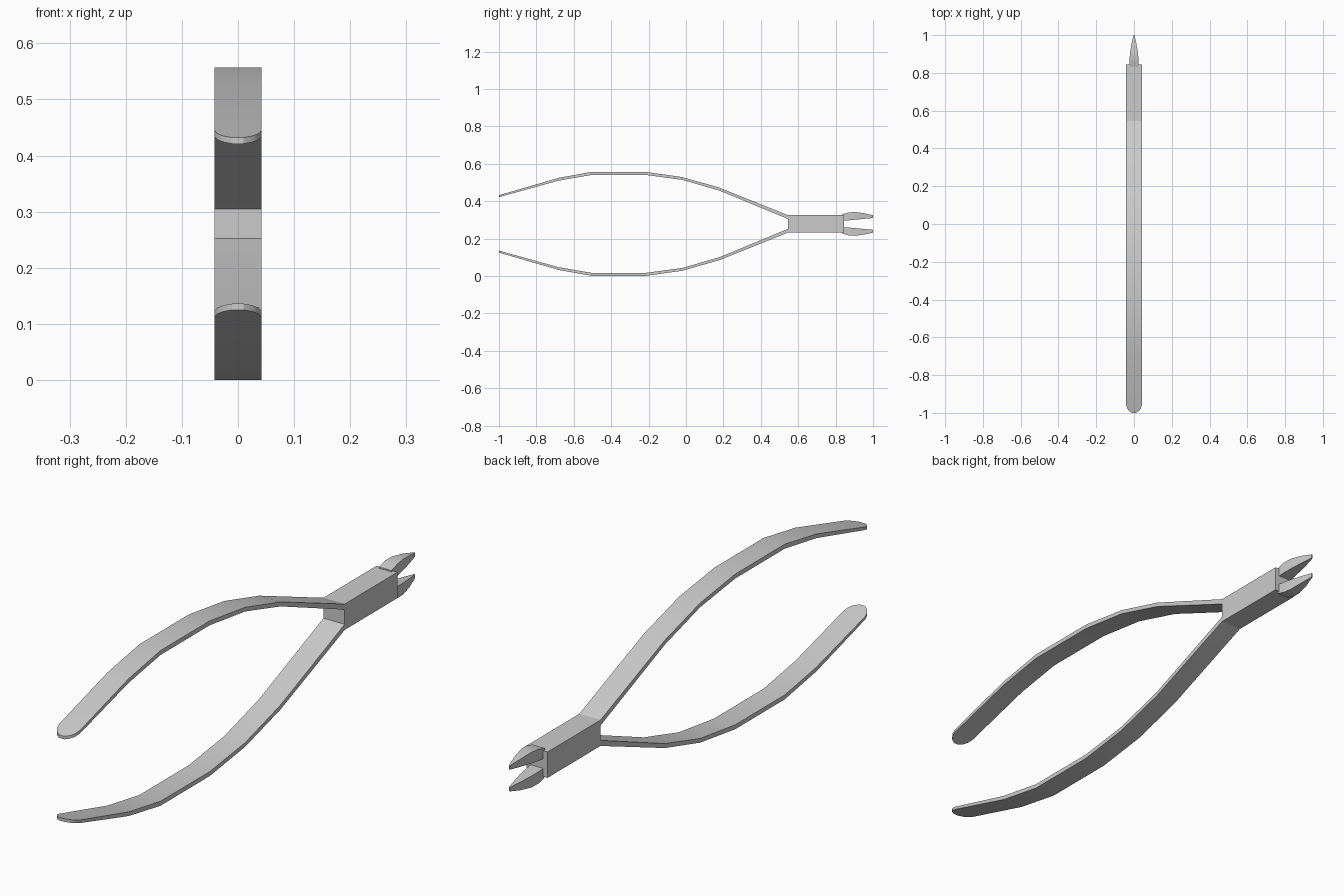
import bpy
import bmesh
import math

cube = bpy.data.objects.get("Cube")
if cube:
    bpy.data.objects.remove(cube, do_unlink=True)

MID = 0.2785   # height of the mirror plane between the two halves
HALF = 0.042   # half width of the tool

steel = bpy.data.materials.new("grey steel")
steel.use_nodes = True
colour = (0.6, 0.6, 0.6, 1)
steel.diffuse_color = colour
steel.node_tree.nodes["Principled BSDF"].inputs["Base Color"].default_value = colour


def loft(name, sections, flip=False):
    """Join sections (y, outer z, inner z, outer half width, inner half width)."""
    bm = bmesh.new()
    rings = []
    for y, top, low, wide, inner in sections:
        corners = [(-wide, top), (wide, top), (inner, low), (-inner, low)]
        sign = -1 if flip else 1
        rings.append([bm.verts.new((x, y, MID + sign * (z - MID))) for x, z in corners])
    for a, b in zip(rings, rings[1:]):
        for i in range(4):
            j = (i + 1) % 4
            bm.faces.new((a[i], a[j], b[j], b[i]))
    bm.faces.new(rings[0])
    bm.faces.new(rings[-1][::-1])
    bmesh.ops.recalc_face_normals(bm, faces=bm.faces)
    mesh = bpy.data.meshes.new(name)
    bm.to_mesh(mesh)
    bm.free()
    mesh.materials.append(steel)
    obj = bpy.data.objects.new(name, mesh)
    bpy.context.collection.objects.link(obj)
    bpy.ops.object.select_all(action="DESELECT")
    obj.select_set(True)
    bpy.context.view_layer.objects.active = obj
    bpy.ops.object.shade_smooth_by_angle(angle=math.radians(30))
    return obj


# Bowed spring handles with rounded tips: y, outer z, inner z
bow = [(-0.68, 0.525, 0.51), (-0.5, 0.557, 0.541), (-0.22, 0.557, 0.541),
       (-0.02, 0.529, 0.514), (0.18, 0.472, 0.456), (0.545, 0.325, 0.305)]
tip = [(-1, 0.01), (-0.99, 0.026), (-0.975, 0.037), (-0.955, HALF)]
handle = []
for y, w in tip:
    z = 0.432 + (y + 1) * 0.29
    handle.append((y, z, z - 0.011, w, w))
handle += [(y, a, b, HALF, HALF) for y, a, b in bow]

# Cutting jaws narrowing to a point
jaw = [(0.835, 0.33, 0.295, 0.025, 0.025), (0.87, 0.34, 0.298, 0.024, 0.024),
       (0.905, 0.342, 0.301, 0.021, 0.02), (0.955, 0.335, 0.306, 0.013, 0.012),
       (1.0, 0.325, 0.31, 0.002, 0.002)]

for side, flip in (("upper", False), ("lower", True)):
    loft(side + "_handle", handle, flip)
    loft(side + "_jaw", jaw, flip)

# Block joining the handles to the jaws
loft("joint_block", [(0.545, 0.325, 2 * MID - 0.325, HALF, HALF),
                     (0.845, 0.325, 2 * MID - 0.325, HALF, HALF)])
